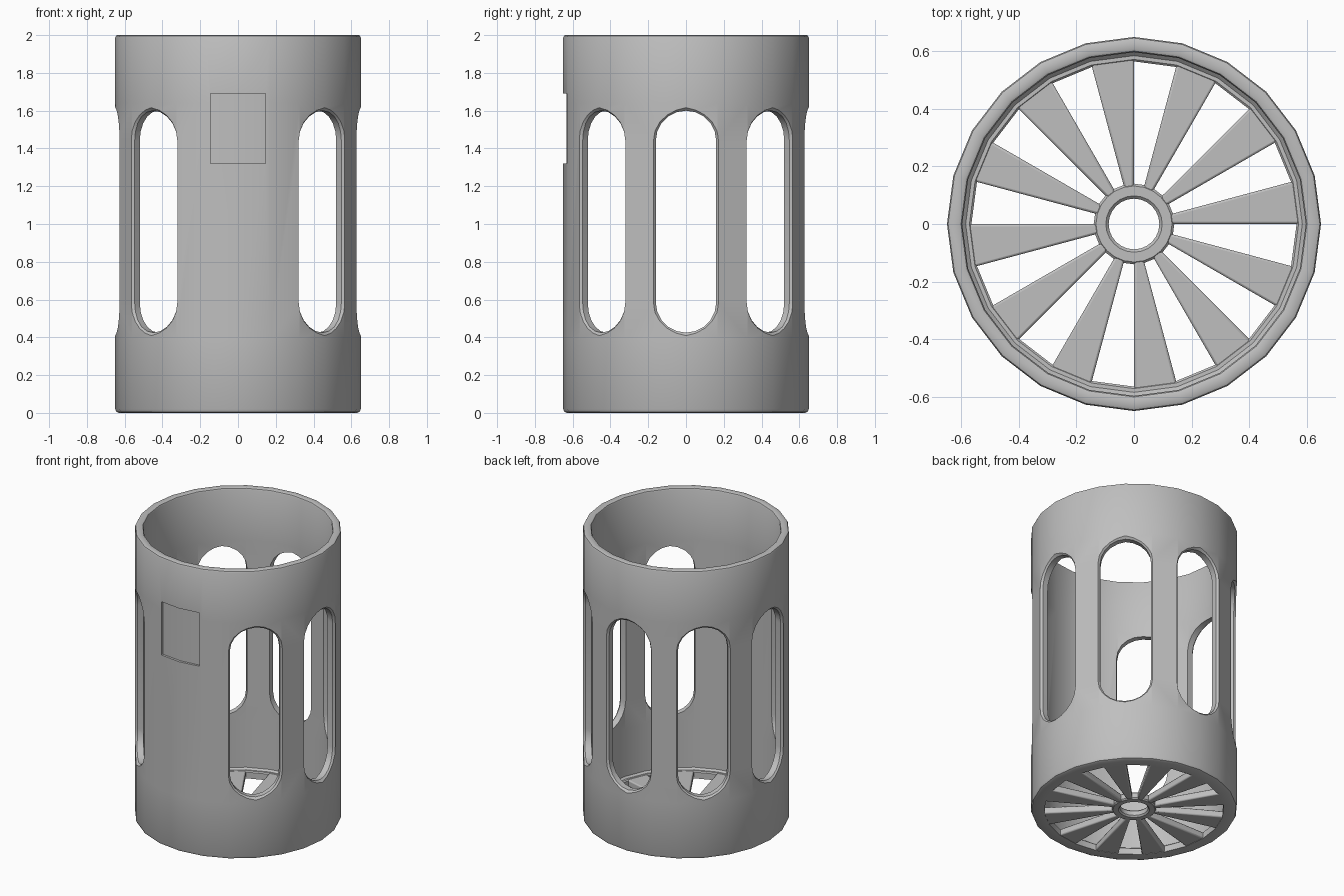
import bpy, bmesh, math
from math import sin, cos, pi, radians, sqrt

SIDES = 24
R_OUT, R_IN = 0.65, 0.597
FLOOR = 0.05

if "Cube" in bpy.data.objects:
    bpy.data.objects.remove(bpy.data.objects["Cube"], do_unlink=True)

grey = bpy.data.materials.new("plain grey")
grey.use_nodes = True
colour = (0.52, 0.52, 0.52, 1)
grey.diffuse_color = colour
grey.node_tree.nodes["Principled BSDF"].inputs["Base Color"].default_value = colour


def make_object(name, bm):
    bmesh.ops.recalc_face_normals(bm, faces=bm.faces)
    mesh = bpy.data.meshes.new(name)
    bm.to_mesh(mesh)
    bm.free()
    mesh.materials.append(grey)
    obj = bpy.data.objects.new(name, mesh)
    bpy.context.collection.objects.link(obj)
    return obj


def skin(bm, loops, closed):
    """Bridge equal rings of points; join last to first, or cap both ends."""
    rings = [[bm.verts.new(p) for p in loop] for loop in loops]
    pairs = list(zip(rings, rings[1:]))
    if closed:
        pairs.append((rings[-1], rings[0]))
    for a, b in pairs:
        for i in range(len(a)):
            j = (i + 1) % len(a)
            bm.faces.new((a[i], a[j], b[j], b[i]))
    if not closed:
        bm.faces.new(rings[0])
        bm.faces.new(rings[-1])


def revolve(name, profile):
    bm = bmesh.new()
    loops = [[(r * cos(t), r * sin(t), z) for r, z in profile]
             for t in (2 * pi * i / SIDES for i in range(SIDES))]
    skin(bm, loops, True)
    return make_object(name, bm)


def activate(obj):
    bpy.ops.object.select_all(action='DESELECT')
    obj.select_set(True)
    bpy.context.view_layer.objects.active = obj


def smooth(obj):
    activate(obj)
    bpy.ops.object.shade_smooth_by_angle(angle=radians(32))


def cut(obj, cutter):
    mod = obj.modifiers.new("cut", 'BOOLEAN')
    mod.operation = 'DIFFERENCE'
    mod.solver = 'EXACT'
    mod.object = cutter
    activate(obj)
    bpy.ops.object.modifier_apply(modifier=mod.name)
    bpy.data.objects.remove(cutter, do_unlink=True)


def stadium(half_width, low=0.585, high=1.44, steps=10):
    """Upright slot outline as (across, height) pairs."""
    pts = []
    for centre, start in ((high, 0), (low, pi)):
        for i in range(steps + 1):
            t = start + pi * i / steps
            pts.append((half_width * cos(t), centre + half_width * sin(t)))
    return pts


def slot_cutter(angle, half=0.16, chamfer=0.016):
    """Slot with a flare that follows the curved outer wall."""
    inner, outer = stadium(half), stadium(half + 2 * chamfer)
    depth = [sqrt(R_OUT ** 2 - x * x) for x, z in inner]
    loops = [[(0.4, x, z) for x, z in inner],
             [(d - chamfer, x, z) for d, (x, z) in zip(depth, inner)],
             [(d + chamfer, x, z) for d, (x, z) in zip(depth, outer)],
             [(0.8, x, z) for x, z in outer]]
    loops = [[(d * cos(angle) - x * sin(angle), d * sin(angle) + x * cos(angle), z)
              for d, x, z in loop] for loop in loops]
    bm = bmesh.new()
    skin(bm, loops, False)
    return make_object("slot_cutter", bm)


# Outer wall with rounded rim, softened foot and a ledge around the floor
wall = revolve("wall", [
    (R_OUT - 0.02, 0), (R_OUT - 0.006, 0.006), (R_OUT, 0.02),
    (R_OUT, 0.39), (R_OUT, 1.64),
    (R_OUT, 1.988), (R_OUT - 0.004, 1.996), (R_OUT - 0.012, 2),
    (R_IN + 0.012, 2), (R_IN + 0.004, 1.996), (R_IN, 1.988),
    (R_IN, 1.64), (R_IN, 0.39),
    (R_IN, FLOOR + 0.012), (R_IN - 0.012, FLOOR),
    (0.572, FLOOR), (0.565, FLOOR - 0.007), (0.565, 0)])

# Seven tall slots, leaving the front solid
for k in range(8):
    if k != 6:
        cut(wall, slot_cutter(k * pi / 4))

# Shallow curved label recess on the front
bm = bmesh.new()
half_arc = math.asin(0.15 / R_OUT)
arc = [-pi / 2 + s * half_arc for s in (-1, 0, 1)]
outline = [(0.633 * cos(t), 0.633 * sin(t)) for t in arc]
outline += [(0.15, -0.75), (-0.15, -0.75)]
skin(bm, [[(x, y, z) for x, y in outline] for z in (1.32, 1.69)], False)
cut(wall, make_object("recess_cutter", bm))
smooth(wall)

# Hub ring in the middle of the floor
hub = revolve("floor_hub", [
    (0.098, 0), (0.132, 0), (0.14, 0.008), (0.14, FLOOR - 0.008),
    (0.132, FLOOR), (0.098, FLOOR), (0.088, FLOOR - 0.01), (0.088, 0.01)])
smooth(hub)

# Twelve tapering floor spokes
bm = bmesh.new()
for k in range(SIDES // 2):
    a, b = k * pi / 6, k * pi / 6 + pi / 12
    plan = [(r * cos(t), r * sin(t))
            for r, t in ((0.125, a), (0.58, a), (0.58, b), (0.125, b))]
    skin(bm, [[(x, y, z) for x, y in plan] for z in (0.002, FLOOR - 0.002)], False)
spokes = make_object("floor_spokes", bm)
bevel = spokes.modifiers.new("soft edges", 'BEVEL')
bevel.width = 0.008
bevel.segments = 2
smooth(spokes)
